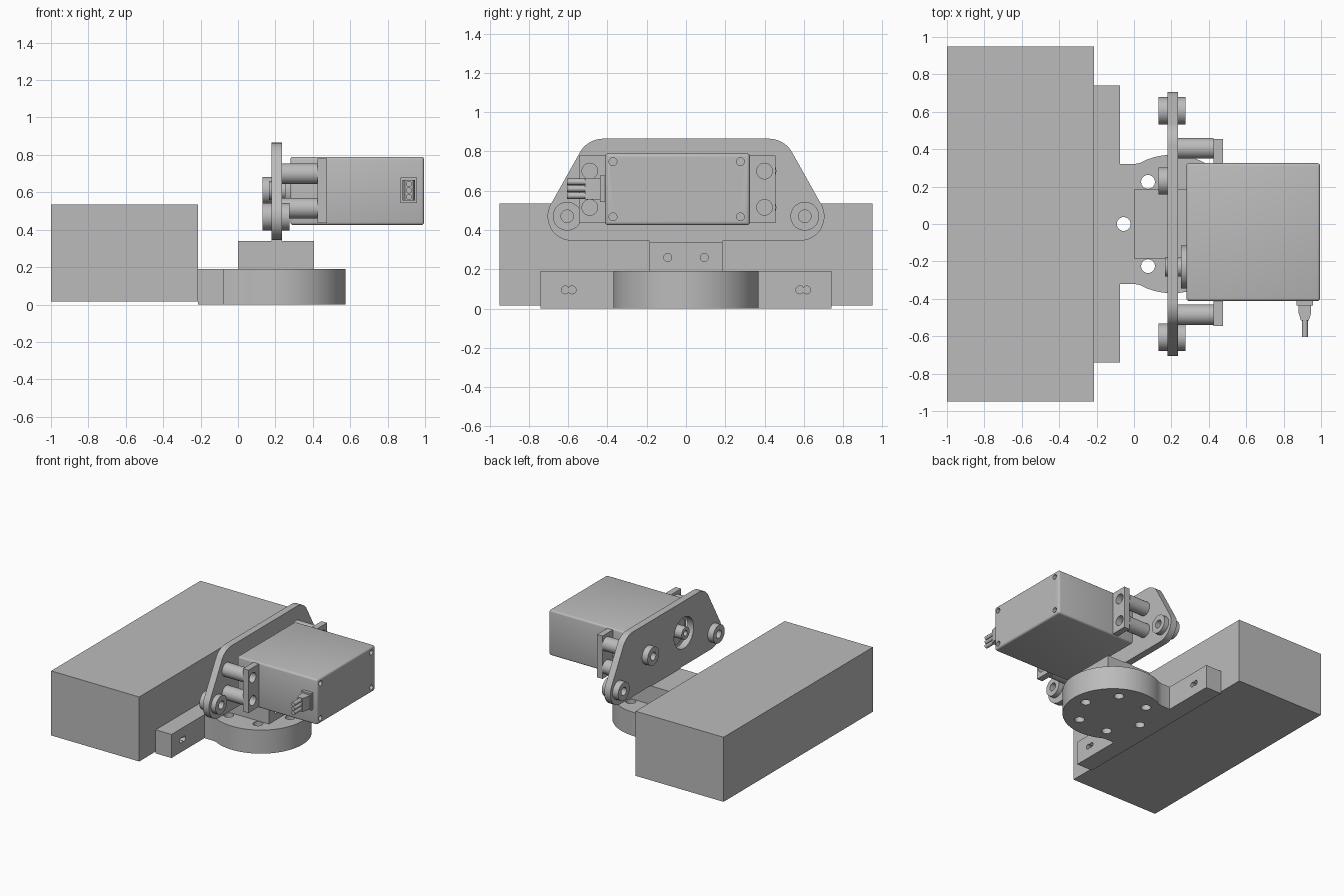
import bpy, bmesh
from math import sin, cos, radians

cube = bpy.data.objects.get("Cube")
if cube:
    bpy.data.objects.remove(cube)

grey = bpy.data.materials.new("plain grey")
grey.use_nodes = True
grey.diffuse_color = (0.5, 0.5, 0.5, 1)
grey.node_tree.nodes["Principled BSDF"].inputs["Base Color"].default_value = (0.5, 0.5, 0.5, 1)


def arc(cx, cy, r, start, end, n):
    angles = [radians(start + (end - start) * i / n) for i in range(n + 1)]
    return [(cx + r * cos(a), cy + r * sin(a)) for a in angles]


def prism(name, outline, axis, lo, hi):
    """Extrude a flat outline along an axis; the outline uses the other two axes."""
    place = {"x": lambda p, h: (h, p[0], p[1]),
             "y": lambda p, h: (p[0], h, p[1]),
             "z": lambda p, h: (p[0], p[1], h)}[axis]
    bm = bmesh.new()
    low = [bm.verts.new(place(p, lo)) for p in outline]
    high = [bm.verts.new(place(p, hi)) for p in outline]
    bm.faces.new(low)
    bm.faces.new(high)
    for i in range(len(low)):
        j = (i + 1) % len(low)
        bm.faces.new((low[i], low[j], high[j], high[i]))
    bmesh.ops.recalc_face_normals(bm, faces=bm.faces)
    mesh = bpy.data.meshes.new(name)
    bm.to_mesh(mesh)
    bm.free()
    mesh.materials.append(grey)
    obj = bpy.data.objects.new(name, mesh)
    bpy.context.collection.objects.link(obj)
    return obj


def box(name, x, y, z):
    return prism(name, [(x[0], y[0]), (x[1], y[0]), (x[1], y[1]), (x[0], y[1])], "z", *z)


def rod(name, a, b, r, axis, lo, hi, n=40):
    return prism(name, arc(a, b, r, 0, 360 - 360 / n, n - 1), axis, lo, hi)


def select(obj):
    bpy.ops.object.select_all(action="DESELECT")
    obj.select_set(True)
    bpy.context.view_layer.objects.active = obj


def drill(obj, centres, r, axis, lo, hi):
    """Cut one round hole per centre."""
    for a, b in centres:
        cutter = rod("cutter", a, b, r, axis, lo, hi, 28)
        cutter.hide_render = True
        mod = obj.modifiers.new("hole", "BOOLEAN")
        mod.operation = "DIFFERENCE"
        mod.solver = "EXACT"
        mod.object = cutter
        select(obj)
        bpy.ops.object.modifier_apply(modifier=mod.name)
        bpy.data.objects.remove(cutter)


# Large rear box
box("rear_box", (-1, -0.215), (-0.95, 0.95), (0.015, 0.535))

# Base: crossbar, neck and round foot in one outline
half = [(-0.215, -0.74), (-0.075, -0.74), (-0.075, -0.32), (0, -0.32), (0.035, -0.327)]
mirrored = [(x, -y) for x, y in reversed(half)]
base = prism("base", half + arc(0.205, 0, 0.37, -112, 112, 60) + mirrored, "z", 0, 0.19)
drill(base, arc(0.205, 0, 0.26, 0, 300, 5), 0.037, "z", -0.1, 0.3)
drill(base, [(y, 0.095) for y in (-0.615, -0.58, 0.58, 0.615)], 0.02, "x", -0.2, 0)

# Slotted clamp block
clamp = prism("clamp_block", [(0, 0.19), (0.405, 0.19), (0.405, 0.34), (0.235, 0.34),
                              (0.235, 0.2), (0.18, 0.2), (0.18, 0.34), (0, 0.34)],
              "y", -0.185, 0.185)
drill(clamp, [(-0.093, 0.26), (0.093, 0.26)], 0.02, "x", -0.1, 0.5)

# Upright plate with rounded corners and a tongue held in the clamp
half = [(0.185, 0.2), (0.185, 0.345)]
half += arc(0.58, 0.47, 0.125, -90, 35, 16) + arc(0.42, 0.725, 0.14, 35, 90, 10)
plate = prism("upright_plate", half + [(-y, z) for y, z in reversed(half)], "x", 0.18, 0.235)
drill(plate, [(-0.23, 0.61)], 0.125, "x", 0.1, 0.3)
pivots = [(-0.605, 0.47), (0.605, 0.47), (0.23, 0.61)]
drill(plate, pivots, 0.032, "x", 0.1, 0.3)
drill(plate, [(-0.093, 0.26), (0.093, 0.26)], 0.02, "x", 0.1, 0.3)

# Bosses on both sides of the plate at the pivots
for i, (y, z) in enumerate(pivots):
    spans = [(0.13, 0.18), (0.235, 0.275)] if z < 0.5 else [(0.13, 0.18)]
    for lo, hi in spans:
        boss = rod("pivot_boss", y, z, 0.073, "x", lo, hi)
        drill(boss, [(y, z)], 0.032, "x", 0, 0.4)

# Motor body with softened edges and corner screw recesses
body = box("motor_body", (0.28, 0.995), (-0.412, 0.325), (0.425, 0.79))
bevel = body.modifiers.new("soft_edges", "BEVEL")
bevel.width = 0.015
bevel.segments = 3
select(body)
bpy.ops.object.modifier_apply(modifier=bevel.name)
drill(body, [(y, z) for y in (-0.372, 0.277) for z in (0.467, 0.748)], 0.02, "x", 0.96, 1.1)

# Motor collar and output shaft inside the plate opening
rod("motor_collar", -0.23, 0.61, 0.115, "x", 0.25, 0.29)
shaft = rod("output_shaft", -0.23, 0.61, 0.05, "x", 0.165, 0.26)
drill(shaft, [(-0.23, 0.61)], 0.022, "x", 0.1, 0.22)

# Mounting ears and the standoffs behind them
for name, lo, hi, y in (("right_ear", -0.545, -0.4, -0.48), ("left_ear", 0.31, 0.455, 0.41)):
    ear = box(name, (0.425, 0.475), (lo, hi), (0.435, 0.78))
    heights = (0.515, 0.7)
    drill(ear, [(y - 0.01, z) for z in heights], 0.04, "x", 0.4, 0.5)
    for z in heights:
        rod("standoff", y - 0.005, z, 0.055, "x", 0.235, 0.425)

# Cable socket with three wires
box("socket_rim", (0.87, 0.957), (-0.437, -0.40), (0.543, 0.678))
neck = prism("socket_neck", [(0.88, -0.43), (0.947, -0.43), (0.947, -0.475), (0.935, -0.515),
                             (0.892, -0.515), (0.88, -0.475)], "z", 0.555, 0.665)
for z in (0.575, 0.61, 0.645):
    rod("wire", 0.914, z, 0.016, "y", -0.605, -0.51, 20)

# Smooth round walls, keep hard edges
bpy.ops.object.select_all(action="DESELECT")
for obj in bpy.context.collection.objects:
    if obj.type == "MESH" and grey.name in obj.data.materials:
        obj.select_set(True)
        bpy.context.view_layer.objects.active = obj
bpy.ops.object.shade_smooth_by_angle(angle=radians(30))
